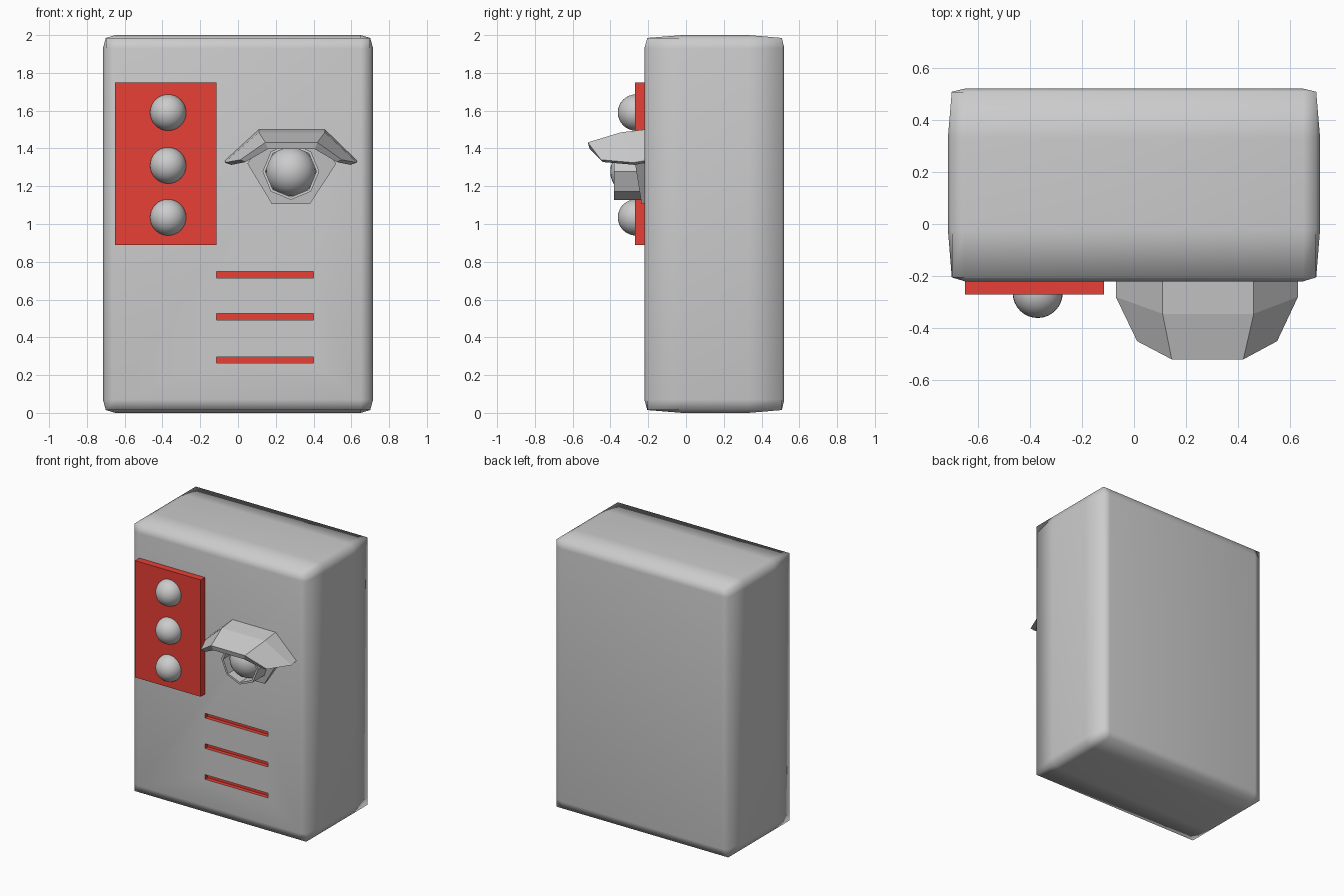
import bpy, math

if "Cube" in bpy.data.objects:
    bpy.data.objects.remove(bpy.data.objects["Cube"])

def material(name, color):
    m = bpy.data.materials.new(name)
    m.diffuse_color = color
    m.use_nodes = True
    m.node_tree.nodes["Principled BSDF"].inputs["Base Color"].default_value = m.diffuse_color
    return m

GREY = material("grey", (0.8, 0.8, 0.8, 1))
RED = material("red", (0.8, 0.05, 0.035, 1))
FRONT = -0.22

def mesh_object(name, verts, faces, mat=None, smooth=False):
    me = bpy.data.meshes.new(name)
    me.from_pydata(verts, [], faces)
    me.validate()
    ob = bpy.data.objects.new(name, me)
    bpy.context.collection.objects.link(ob)
    if mat:
        me.materials.append(mat)
    bpy.context.view_layer.objects.active = ob
    bpy.ops.object.mode_set(mode='EDIT')
    bpy.ops.mesh.select_all(action='SELECT')
    bpy.ops.mesh.normals_make_consistent(inside=False)
    bpy.ops.object.mode_set(mode='OBJECT')
    for p in me.polygons:
        p.use_smooth = smooth
    return ob

def box(name, lo, hi, mat=None):
    v = [(x, y, z) for x in (lo[0], hi[0]) for y in (lo[1], hi[1]) for z in (lo[2], hi[2])]
    f = [(0, 1, 3, 2), (4, 6, 7, 5), (0, 4, 5, 1), (2, 3, 7, 6), (0, 2, 6, 4), (1, 5, 7, 3)]
    return mesh_object(name, v, f, mat)

def ball(name, loc, r):
    bpy.ops.mesh.primitive_uv_sphere_add(segments=32, ring_count=16, radius=r, location=loc)
    bpy.context.object.name = name
    bpy.ops.object.shade_smooth()

# Body: box with edge loops, the middle of every side pushed slightly outward
stops = [(-.70, -.65, .65, .70), (-.205, -.02, .33, .508), (.015, .07, 1.93, 1.985)]
outer = [(-.715, .715), (FRONT, .52), (0, 2)]
verts, index = [], {}

def grid_vert(key):
    if key not in index:
        co = [stops[a][key[a]] for a in range(3)]
        ends = [a for a in range(3) if key[a] in (0, 3)]
        if len(ends) == 1:
            a = ends[0]
            co[a] = outer[a][key[a] // 3]
        index[key] = len(verts)
        verts.append(co)
    return index[key]

faces = []
for a in range(3):
    b, c = (a + 1) % 3, (a + 2) % 3
    for end in (0, 3):
        for i in range(3):
            for j in range(3):
                quad = []
                for di, dj in ((0, 0), (1, 0), (1, 1), (0, 1)):
                    key = [0, 0, 0]
                    key[a], key[b], key[c] = end, i + di, j + dj
                    quad.append(grid_vert(tuple(key)))
                faces.append(quad)
body = mesh_object("body", verts, faces, GREY, smooth=True)

# Red recessed slits
for n, z in enumerate((.732, .508, .28)):
    cutter = box(f"slit_cutter_{n + 1}", (-.115, -.3, z - .017), (.40, FRONT + .03, z + .017), RED)
    cutter.hide_render = True
    mod = body.modifiers.new(f"slit_{n + 1}", 'BOOLEAN')
    mod.object, mod.operation, mod.solver = cutter, 'DIFFERENCE', 'EXACT'
    mod.material_mode = 'TRANSFER'
    cutter.hide_set(True)

# Red panel with three round buttons
box("button_panel", (-.65, -.27, .89), (-.115, FRONT + .01, 1.75), RED)
for n, z in enumerate((1.59, 1.31, 1.035)):
    ball(f"button_{n + 1}", (-.37, -.265, z), .096)

# Slanted mounting plate behind the lens
outline = [(.05, 1.32), (.18, 1.105), (.38, 1.105), (.52, 1.32), (.42, 1.45), (.14, 1.45)]
n = len(outline)
v = [(x, FRONT + .01, z) for x, z in outline]
v += [(x, -.235 - (z - 1.105) * .16, z) for x, z in outline]
f = [list(range(n)), list(range(n, 2 * n))]
f += [(i, (i + 1) % n, n + (i + 1) % n, n + i) for i in range(n)]
mesh_object("lens_mount", v, f)

# Eight-sided lens tube with thin rim, and the lens
CX, CZ = .28, 1.278
v = []
for y, r in ((FRONT, .15), (-.38, .15), (-.38, .135), (FRONT, .135)):
    v += [(CX + r * math.cos(k * math.pi / 4), y, CZ + r * math.sin(k * math.pi / 4)) for k in range(8)]
f = [(ring * 8 + k, ring * 8 + (k + 1) % 8, (ring + 1) % 4 * 8 + (k + 1) % 8, (ring + 1) % 4 * 8 + k)
     for ring in range(4) for k in range(8)]
mesh_object("lens_tube", v, f)
ball("lens", (CX, -.27, CZ), .131)

# Faceted hood over the lens: outer and inner shells of three rows by four points
rows = [
    [(-.07, FRONT, 1.335), (.11, FRONT, 1.50), (.46, FRONT, 1.50), (.63, FRONT, 1.335)],
    [(-.07, -.28, 1.325), (.11, -.345, 1.485), (.46, -.345, 1.485), (.63, -.28, 1.325)],
    [(.012, -.45, 1.34), (.145, -.52, 1.432), (.42, -.52, 1.432), (.55, -.45, 1.34)]]
top = [p for row in rows for p in row]
under = [(CX + (x - CX) * .9, y + .01 * (y < FRONT), z - (.035 if i % 4 in (1, 2) else .012))
         for i, (x, y, z) in enumerate(top)]
f = []
for r in range(2):
    for c in range(3):
        q = (r * 4 + c, r * 4 + c + 1, r * 4 + c + 5, r * 4 + c + 4)
        f += [q, tuple(i + 12 for i in reversed(q))]
border = [0, 1, 2, 3, 7, 11, 10, 9, 8, 4]
f += [(a, b, b + 12, a + 12) for a, b in zip(border, border[1:] + border[:1])]
mesh_object("lens_hood", top + under, f)
